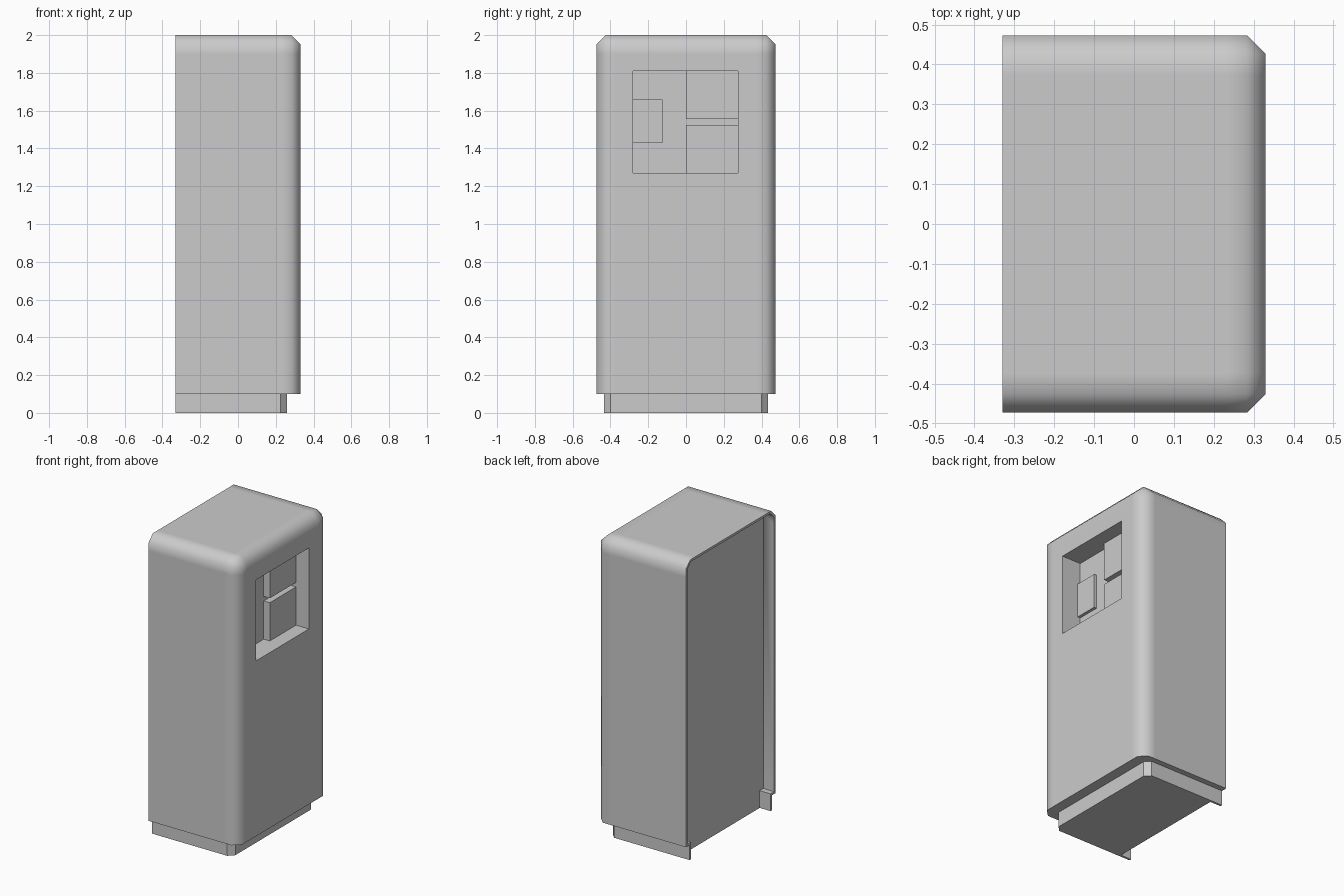
import bpy, bmesh
from math import radians

if "Cube" in bpy.data.objects:
    bpy.data.objects.remove(bpy.data.objects["Cube"])

H, C, S = 0.473, 0.047, 0.10      # half width, chamfer, smoothing band
XF, XB, XP = 0.33, -0.33, -0.25   # front, back rim, recessed back panel


def make(name, rings):
    """Loft closed rings of equal length and cap both ends."""
    bm = bmesh.new()
    vs = [[bm.verts.new(p) for p in r] for r in rings]
    n = len(rings[0])
    for a, b in zip(vs, vs[1:]):
        for i in range(n):
            j = (i + 1) % n
            bm.faces.new((a[i], a[j], b[j], b[i]))
    bm.faces.new(vs[0])
    bm.faces.new(vs[-1])
    bmesh.ops.remove_doubles(bm, verts=bm.verts, dist=1e-5)
    bmesh.ops.recalc_face_normals(bm, faces=bm.faces)
    me = bpy.data.meshes.new(name)
    bm.to_mesh(me)
    bm.free()
    ob = bpy.data.objects.new(name, me)
    bpy.context.collection.objects.link(ob)
    return ob


def ring(x, half):
    """Symmetric yz outline at x from its left half."""
    return [(x, y, z) for y, z in half] + [(x, -y, z) for y, z in reversed(half)]


def box(name, x0, x1, y0, y1, z0, z1):
    return make(name, [[(x, y0, z0), (x, y0, z1), (x, y1, z1), (x, y1, z0)] for x in (x0, x1)])


def cut(ob, cutter):
    m = ob.modifiers.new("cut", 'BOOLEAN')
    m.operation, m.object, m.solver = 'DIFFERENCE', cutter, 'EXACT'
    bpy.ops.object.select_all(action='DESELECT')
    ob.select_set(True)
    bpy.context.view_layer.objects.active = ob
    bpy.ops.object.modifier_apply(modifier=m.name)


# Housing with chamfered front, sides and top
full = [(-H, .1), (-H, 2 - S), (-H, 2 - C), (-H + C, 2), (-H + S, 2)]
edge = [(-H + C, .1), (-H + C, 2 - S), (-H + C, 2 - C), (-H + C, 2 - C), (-H + S, 2 - C)]
face = [(-H + S, .1)] + [(-H + S, 2 - S)] * 4
housing = make("housing", [ring(XB, full), ring(XF - S, full), ring(XF - C, full),
                           ring(XF, edge), ring(XF, face)])

# Plinth with clipped front corners
plan = [(XB, -.435), (.225, -.435), (.26, -.40), (.26, .40), (.225, .435), (XB, .435)]
plinth = make("plinth", [[(x, y, z) for x, y in plan] for z in (0, .1)])

# Hollow back leaving a thin rim, and the front control recess
W = H - .015
inner = [(-W, .115), (-W, 1.946), (-W + .04, 1.985)]
back_cutter = make("back_cutter", [ring(x, inner) for x in (-.5, XP)])
foot_cutter = box("foot_cutter", -.5, XP, -.42, .42, -.2, .5)
recess_cutter = box("recess_cutter", XF - .14, .5, -.28, .276, 1.27, 1.81)
for c in (back_cutter, foot_cutter, recess_cutter):
    cut(housing, c)
cut(plinth, foot_cutter)
for c in (back_cutter, foot_cutter, recess_cutter):
    bpy.data.objects.remove(c)

# Control blocks inside the recess
box("upper_block", XF - .14, XF - .095, 0, .276, 1.555, 1.81)
box("lower_block", XF - .14, XF - .095, 0, .276, 1.27, 1.525)
box("side_plate", XF - .14, XF - .12, -.28, -.125, 1.43, 1.66)

# Smooth the housing chamfers
bpy.ops.object.select_all(action='DESELECT')
housing.select_set(True)
bpy.context.view_layer.objects.active = housing
bpy.ops.object.shade_smooth_by_angle(angle=radians(62))
